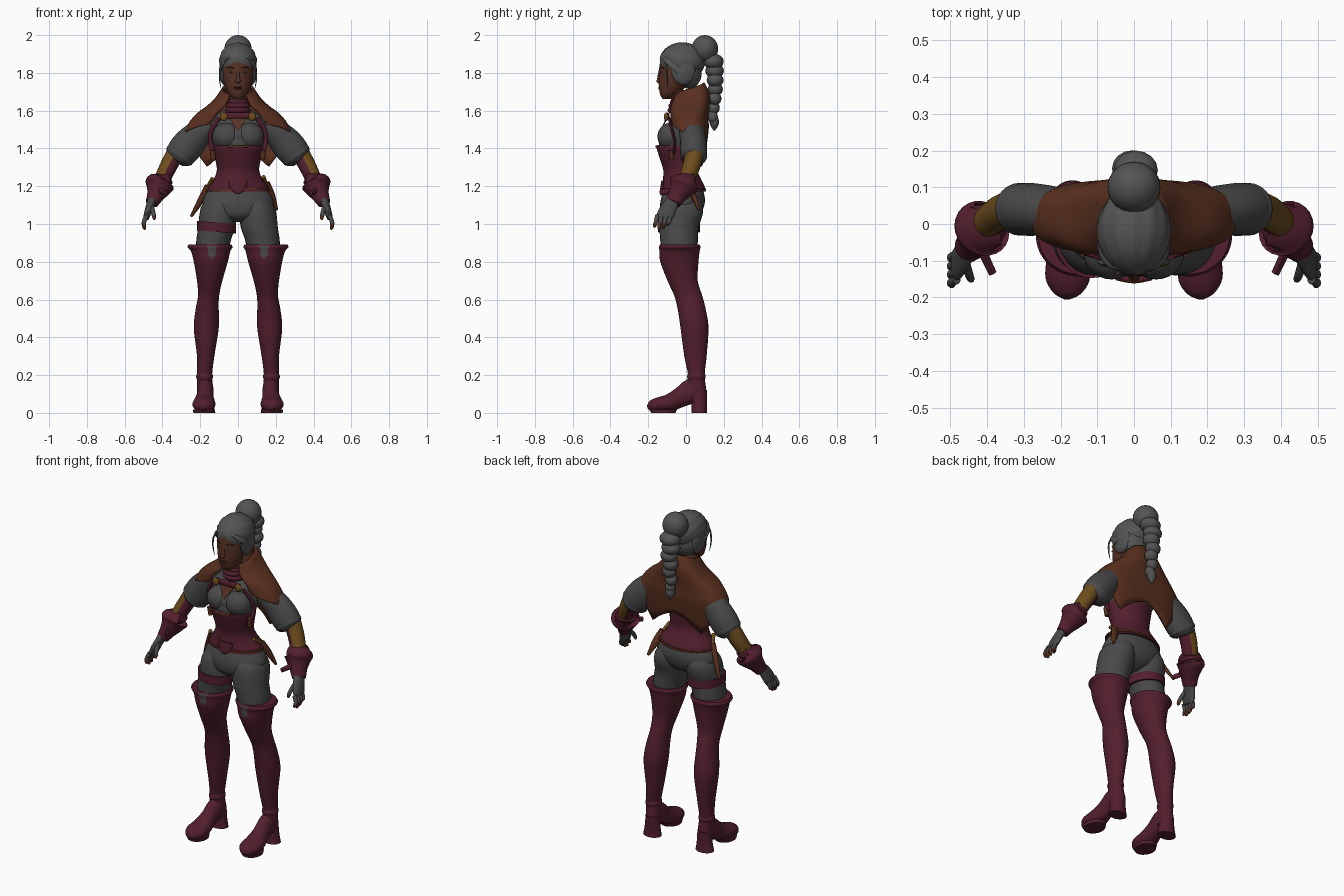
import bpy, bmesh, math
from mathutils import Vector


def colour(name, r, g, b):
    m = bpy.data.materials.new(name)
    m.diffuse_color = (r, g, b, 1)
    return m


HAIR = colour("hair_grey", .088, .088, .088)
CLOTH = colour("cloth_grey", .066, .066, .066)
CRIMSON = colour("crimson_leather", .084, .0135, .026)
BROWN = colour("brown_cape", .1, .029, .0135)
SKIN = colour("skin", .095, .031, .017)
LIP = colour("lip", .075, .02, .014)
GOLD = colour("gold", .15, .072, .012)
EYE = colour("eye", .16, .15, .13)
DARK = colour("dark_brow", .03, .017, .013)


def finish(name, bm, mat, angle=50, rule=None, second=None):
    bmesh.ops.recalc_face_normals(bm, faces=bm.faces)
    me = bpy.data.meshes.new(name)
    me.materials.append(mat)
    if rule:
        me.materials.append(second)
        for f in bm.faces:
            f.material_index = int(rule(f.calc_center_median(), f.normal))
    bm.to_mesh(me)
    bm.free()
    me.shade_smooth()
    me.set_sharp_from_angle(angle=math.radians(angle))
    ob = bpy.data.objects.new(name, me)
    bpy.context.collection.objects.link(ob)
    return ob


def curve(points, steps):
    # Catmull-Rom interpolation through points of any dimension
    out, n = [], len(points)
    for i in range(n - 1):
        a, b, c, d = (points[max(i - 1, 0)], points[i], points[i + 1], points[min(i + 2, n - 1)])
        for s in range(steps):
            t = s / steps
            out.append([.5 * (2 * q + (r - p) * t + (2 * p - 5 * q + 4 * r - w) * t * t
                              + (3 * q - p - 3 * r + w) * t ** 3) for p, q, r, w in zip(a, b, c, d)])
    return out + [list(points[-1])]


def loft(name, points, mat, flat=False, side=1, seg=24, steps=4, ref=(0, 1, 0), **kw):
    # elliptical rings (x, y, z, rx, ry), level or square to the path
    pts = curve([(p[0] * side,) + tuple(p[1:]) for p in points], steps)
    bm, rings = bmesh.new(), []
    for i, p in enumerate(pts):
        u, v = Vector((1, 0, 0)), Vector((0, 1, 0))
        if not flat:
            t = Vector(pts[min(i + 1, len(pts) - 1)][:3]) - Vector(pts[max(i - 1, 0)][:3])
            u = Vector(ref).cross(t).normalized()
            v = t.cross(u).normalized()
        rings.append([bm.verts.new(Vector(p[:3]) + u * p[3] * math.cos(a) + v * p[4] * math.sin(a))
                      for a in (2 * math.pi * k / seg for k in range(seg))])
    for a, b in zip(rings, rings[1:]):
        for k in range(seg):
            bm.faces.new((a[k], a[(k + 1) % seg], b[(k + 1) % seg], b[k]))
    bm.faces.new(rings[0])
    bm.faces.new(rings[-1])
    return finish(name, bm, mat, **kw)


def ball(name, loc, rad, mat, seg=20, warp=None):
    bm = bmesh.new()
    bmesh.ops.create_uvsphere(bm, u_segments=seg, v_segments=max(8, seg // 2), radius=1)
    for v in bm.verts:
        if warp:
            v.co *= warp(v.co)
        v.co = Vector(loc) + Vector([c * r for c, r in zip(v.co, rad)])
    return finish(name, bm, mat)


def band(name, x, y, z, rx, ry, h, mat, tilt=0):
    # strap around a body part
    ob = loft(name, [(x, y, z - h / 2, rx - .012, ry - .012), (x, y, z - h / 2, rx, ry),
                     (x, y, z + h / 2, rx, ry), (x, y, z + h / 2, rx - .012, ry - .012)],
              mat, flat=True, steps=1, seg=32)
    for v in ob.data.vertices:
        v.co.z += tilt * (v.co.x - x)
    return ob


# torso
loft("hips", [(0, -.035, 1.01, .05, .05), (0, -.028, 1.045, .14, .1), (0, -.02, 1.1, .188, .117),
              (0, -.015, 1.15, .176, .113), (0, -.015, 1.2, .14, .095), (0, -.02, 1.24, .1, .07)], CLOTH, True, seg=32)
loft("corset", [(0, -.012, 1.172, .167, .117), (0, -.014, 1.2, .157, .112), (0, -.022, 1.24, .128, .1),
                (0, -.03, 1.285, .112, .09), (0, -.038, 1.34, .12, .099), (0, -.045, 1.41, .133, .112),
                (0, -.045, 1.415, .12, .1)], CRIMSON, True, seg=32)
loft("corset_point", [(0, -.118, 1.23, .05, .012), (0, -.126, 1.18, .035, .012), (0, -.128, 1.16, .008, .01)], CRIMSON, True)
loft("corset_top_trim", [(-.05, -.148, 1.412, .005, .006), (0, -.157, 1.41, .005, .006), (.05, -.148, 1.412, .005, .006)],
     BROWN, seg=8, ref=(0, 0, 1))
loft("shirt", [(0, -.04, 1.39, .122, .1), (0, -.033, 1.45, .143, .107), (0, -.005, 1.53, .155, .088),
               (0, .005, 1.58, .11, .065), (0, -.01, 1.61, .06, .05)], CLOTH, True, seg=32)
ball("bust_centre", (0, -.075, 1.46), (.085, .067, .07), CLOTH, 28)
for s in (1, -1):
    ball("bust", (s * .06, -.08, 1.463), (.077, .071, .073), CLOTH, 28)
    for k in range(4):
        z = 1.2 + .045 * k
        ball("corset_stud", (s * (.05 - .008 * k), (-.12, -.112, -.109, -.128)[k], z), (.005, .005, .005), GOLD, 8)
    # harness
    loft("harness_strap", [(.1, -.09, 1.56, .012, .007), (.14, -.075, 1.5, .012, .007),
                           (.147, -.06, 1.44, .012, .007), (.13, -.065, 1.37, .012, .007)], CRIMSON, side=s, seg=8)
    loft("side_buckle", [(.135, -.08, 1.39, .014, .012), (.13, -.075, 1.34, .013, .012)], BROWN, side=s, seg=8, steps=1)
    ball("clasp", (s * .075, -.105, 1.567), (.021, .012, .023), GOLD)
loft("chest_band", [(-.08, -.095, 1.572, .017, .008), (0, -.105, 1.574, .017, .008), (.08, -.095, 1.572, .017, .008)],
     CRIMSON, seg=12)

# open neckline
bm = bmesh.new()
top = [bm.verts.new(p) for p in ((-.045, -.107, 1.558), (.045, -.107, 1.558), (0, -.14, 1.49))]
base = bmesh.ops.extrude_face_region(bm, geom=[bm.faces.new(top)])["geom"]
bmesh.ops.translate(bm, verts=[v for v in base if isinstance(v, bmesh.types.BMVert)], vec=(0, .009, 0))
finish("neckline", bm, SKIN)

# neck and scarf
loft("neck", [(0, -.015, 1.56, .055, .052), (0, -.03, 1.64, .046, .046), (0, -.045, 1.71, .046, .046)], SKIN, True)
for z, r in ((1.602, .068), (1.625, .064), (1.645, .056)):
    loft("scarf_roll", [(0, -.03, z - .016, r - .01, r - .01), (0, -.03, z, r, r), (0, -.03, z + .016, r - .01, r - .01)],
         CRIMSON, True)

# cape: a draped grid, open in front, with two points at the back
HEM = [(0, 1.4), (38, 1.3), (68, 1.43), (90, 1.475), (125, 1.505), (155, 1.53)]


def hem(a):
    for (a0, z0), (a1, z1) in zip(HEM, HEM[1:]):
        if a <= a1:
            return z0 + (z1 - z0) * (a - a0) / (a1 - a0)
    return HEM[-1][1]


bm, grid, cols = bmesh.new(), [], 48
for i in range(cols + 1):
    deg = -155 + 310 * i / cols
    a, front = math.radians(deg), (1 - math.cos(math.radians(deg))) / 2
    s = math.copysign(abs(math.sin(a)) ** .75, math.sin(a))
    c = math.copysign(abs(math.cos(a)) ** .75, math.cos(a))
    low = hem(abs(deg))
    rows = [(.084, .08, .018, 1.75 - .065 * front), (.122, .104, .02, 1.69 - .055 * front),
            (.168, .108, .018, 1.635 - .025 * front), (.212, .106, .015, 1.595 - .008 * front),
            (.252, .104, .016, 1.548), (.28, .102, .018, max(1.495, low + .01)),
            (.28 - .25 * max(0, 1.49 - low), .1 - .1 * max(0, 1.49 - low), .016, low)]
    grid.append([bm.verts.new((rx * s, cy + ry * c, z)) for rx, ry, cy, z in curve(rows, 3)])
for p, q in zip(grid, grid[1:]):
    for k in range(len(p) - 1):
        bm.faces.new((p[k], p[k + 1], q[k + 1], q[k]))
cape = finish("cape", bm, BROWN)
cape.modifiers.new("thickness", "SOLIDIFY").thickness = .012

# head and face
loft("head", [(0, -.1, 1.663, .022, .024), (0, -.09, 1.685, .047, .047), (0, -.07, 1.73, .068, .074),
              (0, -.05, 1.78, .081, .094), (0, -.04, 1.84, .085, .1), (0, -.035, 1.9, .078, .092),
              (0, -.03, 1.94, .05, .06)], SKIN, True, seg=32)
ball("nose_tip", (0, -.143, 1.757), (.016, .014, .012), SKIN, 12)
loft("nose_bridge", [(0, -.13, 1.825, .009, .012), (0, -.136, 1.79, .01, .013), (0, -.142, 1.758, .012, .013)], SKIN, seg=12)
for z in (1.725, 1.717):
    ball("lip", (0, -.14, z), (.021, .007, .005), LIP, 12)
for s in (1, -1):
    ball("eye", (s * .036, -.133, 1.805), (.012, .005, .005), EYE, 12)
    ball("iris", (s * .036, -.1365, 1.805), (.004, .002, .004), DARK, 8)
    loft("brow", [(.018, -.138, 1.824, .003, .003), (.04, -.131, 1.83, .003, .003), (.06, -.117, 1.824, .002, .002)],
         DARK, side=s, seg=8)
    ball("ear", (s * .084, -.03, 1.785), (.01, .02, .03), SKIN, 12)


# hair, bun and braid
def ridges(co):
    return 1 + .018 * math.cos(15 * math.atan2(co.x, co.z + .35 * co.y + .2))


ball("hair_cap", (0, -.02, 1.86), (.1, .119, .1), HAIR, 48, ridges)
ball("hair_back", (0, .02, 1.8), (.085, .062, .085), HAIR, 32, ridges)
for s in (1, -1):
    ball("hair_side", (s * .073, -.015, 1.815), (.026, .065, .08), HAIR)
    loft("hair_sweep", [(.03, -.11, 1.89, .01, .015), (.06, -.102, 1.875, .01, .02),
                        (.084, -.07, 1.845, .012, .024), (.09, -.03, 1.8, .01, .02)], HAIR, side=s, seg=12)
    loft("loose_strand", [(.06, -.11, 1.875, .006, .006), (.09, -.105, 1.83, .005, .005),
                          (.097, -.1, 1.77, .004, .004), (.09, -.095, 1.72, .001, .001)], HAIR, side=s, seg=8)
ball("hair_bun", (0, .1, 1.927), (.072, .07, .073), HAIR, 32)
ball("bun_base", (0, .055, 1.89), (.045, .05, .045), HAIR)
for k in range(7):
    r = .06 - .005 * k
    ball("braid_lock", ((-1) ** k * .005, .146 + .009 * math.sin(k * .6), 1.86 - .049 * k), (r, r * .9, .042 - .0015 * k), HAIR, 16)
loft("braid_tip", [(0, .15, 1.56, .024, .022), (0, .15, 1.53, .026, .024), (0, .15, 1.495, .005, .005)], HAIR, seg=12)

for s in (1, -1):
    # sleeves
    loft("sleeve", [(.13, .02, 1.53, .06, .06), (.195, .03, 1.49, .07, .067), (.25, .038, 1.435, .083, .07),
                    (.292, .04, 1.385, .084, .072), (.318, .04, 1.352, .072, .066), (.33, .038, 1.335, .05, .05)], CLOTH, side=s)
    loft("sleeve_fold", [(.297, .04, 1.378, .076, .066), (.311, .04, 1.36, .081, .072), (.323, .039, 1.343, .064, .06)],
         CLOTH, side=s)
    # forearm guards: gold outside, strapped inside
    loft("bracer", [(.333, .044, 1.372, .047, .05), (.366, .03, 1.31, .046, .047), (.395, .008, 1.25, .043, .044),
                    (.412, -.01, 1.21, .04, .042)], GOLD,
         side=s, rule=lambda c, n: n.dot(Vector((s * .75, .35, .5))) < -.25, second=CRIMSON)
    # gauntlets
    loft("gauntlet", [(.409, -.008, 1.21, .05, .05), (.408, -.008, 1.222, .066, .068), (.414, -.013, 1.21, .078, .08),
                      (.422, -.026, 1.185, .064, .066), (.437, -.047, 1.15, .046, .05), (.456, -.068, 1.11, .034, .04)],
         CRIMSON, side=s, ref=(0, 1, .3))
    loft("gauntlet_tab", [(.42, -.06, 1.18, .013, .018), (.385, -.135, 1.165, .011, .014)], CRIMSON, side=s, seg=8,
         steps=1, ref=(0, 0, 1))
    # hands
    loft("palm", [(.453, -.067, 1.125, .026, .034), (.468, -.088, 1.09, .021, .042), (.481, -.108, 1.05, .018, .045),
                  (.486, -.114, 1.028, .013, .039)], CLOTH, side=s, seg=16)
    for k in range(4):
        y, low = -.083 - .023 * k, (.99, .975, .97, .982)[k]
        loft("finger", [(.483, y, 1.045, .012, .012), (.498, y - .007, 1.012, .0115, .0115), (.496, y - .013, low + .012, .01, .01),
                        (.491, y - .014, low, .005, .005)], CLOTH, side=s, seg=10, rule=lambda c, n: c.z < 1.005, second=SKIN)
    loft("thumb", [(.462, -.1, 1.1, .014, .014), (.45, -.135, 1.065, .012, .012), (.444, -.15, 1.035, .01, .01),
                   (.443, -.153, 1.022, .004, .004)], CLOTH, side=s, seg=10, rule=lambda c, n: c.z < 1.045, second=SKIN)
    # legs
    loft("thigh", [(.142, -.035, .83, .085, .095), (.128, -.037, .92, .092, .1), (.113, -.037, .98, .098, .103),
                   (.106, -.025, 1.05, .098, .113), (.1, -.02, 1.1, .09, .109), (.09, -.015, 1.15, .06, .08)], CLOTH, True, side=s)
    # tall boots with a front notch
    loft("boot", [(.172, .06, .07, .04, .05), (.174, .056, .13, .042, .05), (.177, .055, .2, .04, .044),
                  (.171, .05, .3, .046, .059), (.168, .045, .45, .066, .074), (.163, .03, .55, .061, .074),
                  (.156, .012, .62, .056, .074), (.15, -.018, .7, .067, .08), (.144, -.035, .8, .09, .101),
                  (.145, -.034, .855, .104, .106), (.148, -.033, .877, .119, .11), (.148, -.033, .892, .112, .104)],
         CRIMSON, True, side=s, seg=48, steps=5, second=CLOTH,
         rule=lambda c, n: .81 < c.z < .885 and c.y < -.08 and abs(abs(c.x) - .138) < .008 + .3 * (c.z - .81))
    loft("ankle_fold", [(.177, .055, .175, .04, .045), (.177, .055, .192, .045, .049), (.177, .055, .208, .04, .045)],
         CRIMSON, True, side=s)
    loft("shoe", [(.172, .1, .13, .02, .03), (.172, .075, .125, .038, .055), (.173, .03, .115, .044, .066),
                  (.175, -.03, .082, .046, .053), (.179, -.09, .053, .058, .046), (.181, -.15, .043, .06, .038),
                  (.183, -.188, .035, .038, .028), (.184, -.205, .032, .008, .007)], CRIMSON, side=s, ref=(0, 0, 1))
    loft("heel", [(.175, .07, 0, .055, .042), (.174, .07, .05, .045, .04), (.173, .066, .12, .04, .045)], CRIMSON, True, side=s)
    loft("sole", [(.181, -.12, 0, .055, .065), (.181, -.12, .018, .058, .072)], CRIMSON, True, side=s, steps=1)

# belts, thigh strap and sheathed blades
band("belt", 0, -.013, 1.182, .17, .12, .009, BROWN, .04)
band("thigh_strap", -.113, -.037, .983, .103, .11, .05, CRIMSON, -.08)
loft("long_sheath", [(-.158, -.03, 1.2, .019, .013), (-.2, 0, 1.12, .017, .012), (-.248, .035, 1.04, .007, .006)], BROWN, seg=10)
loft("long_grip", [(-.158, -.03, 1.2, .01, .01), (-.135, -.07, 1.24, .011, .011)], GOLD, seg=10)
loft("short_sheath", [(.145, .01, 1.215, .024, .016), (.175, .04, 1.15, .022, .015), (.205, .07, 1.075, .008, .007)], BROWN, seg=10)
loft("short_grip", [(.145, .01, 1.215, .011, .011), (.135, -.04, 1.25, .011, .011)], GOLD, seg=10)
